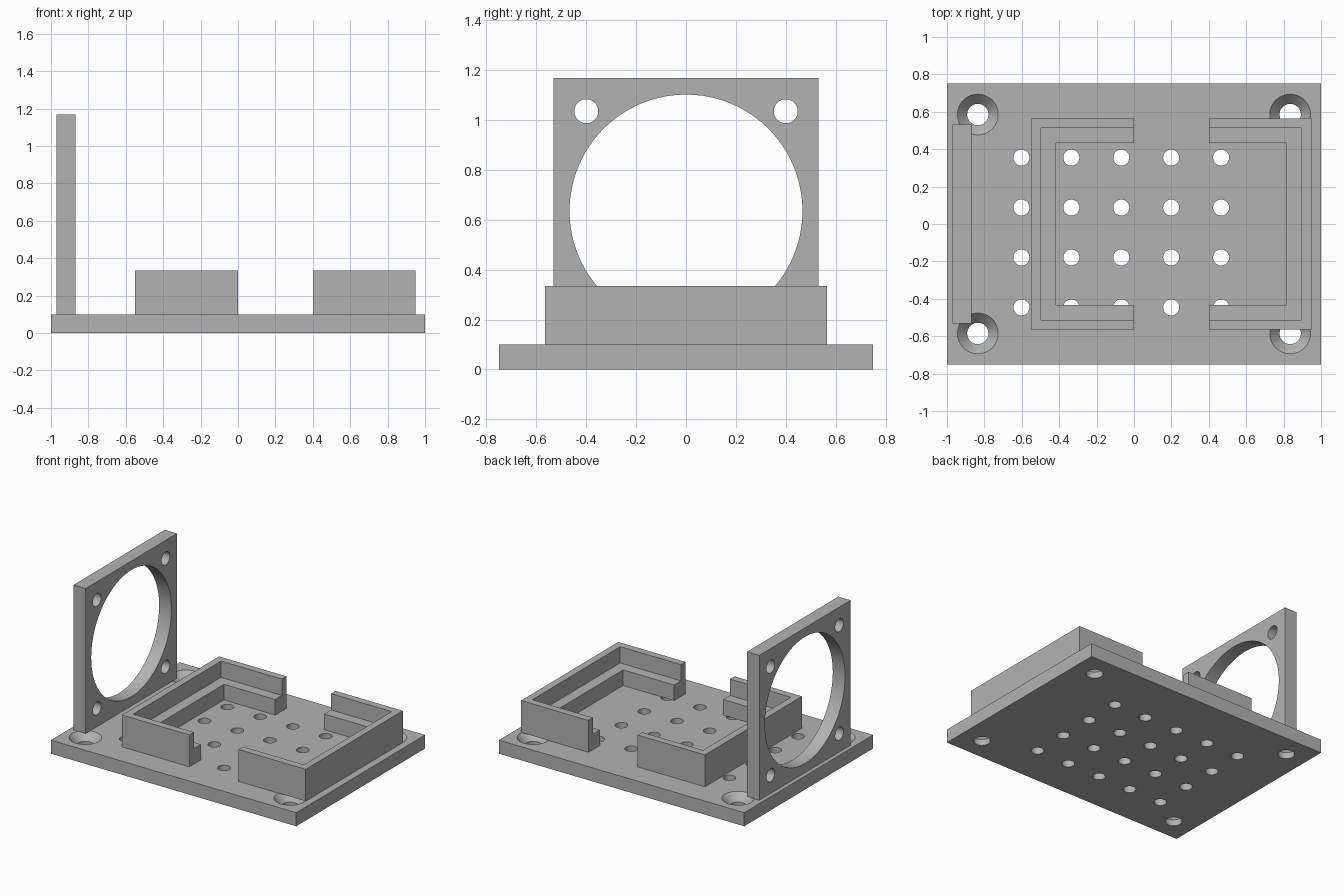
import bpy, bmesh, math
from mathutils import Matrix, Vector

cube = bpy.data.objects.get("Cube")
if cube:
    bpy.data.objects.remove(cube, do_unlink=True)

grey = bpy.data.materials.new("plain grey")
grey.use_nodes = True
COLOUR = (0.45, 0.45, 0.45, 1)
grey.diffuse_color = COLOUR
grey.node_tree.nodes["Principled BSDF"].inputs["Base Color"].default_value = COLOUR


def make_object(name, bm):
    bmesh.ops.recalc_face_normals(bm, faces=bm.faces)
    mesh = bpy.data.meshes.new(name)
    bm.to_mesh(mesh)
    bm.free()
    mesh.materials.append(grey)
    obj = bpy.data.objects.new(name, mesh)
    bpy.context.collection.objects.link(obj)
    return obj


def box(name, low, high):
    low, high = Vector(low), Vector(high)
    bm = bmesh.new()
    bmesh.ops.create_cube(bm, size=1, matrix=Matrix.Translation((low + high) / 2)
                          @ Matrix.Diagonal((high - low).to_4d()))
    return make_object(name, bm)


def add_round(bm, matrix, profile, segments=48):
    """Closed round solid from (radius, height) steps along local z."""
    rings = [[bm.verts.new(matrix @ Vector((r * math.cos(a), r * math.sin(a), h)))
              for a in (math.tau * i / segments for i in range(segments))]
             for r, h in profile]
    for lower, upper in zip(rings, rings[1:]):
        for i in range(segments):
            j = (i + 1) % segments
            bm.faces.new((lower[i], lower[j], upper[j], upper[i]))
    bm.faces.new(rings[0][::-1])
    bm.faces.new(rings[-1])


def cut(obj, bm):
    """Cut the holes, then shade their walls smooth."""
    cutter = make_object("hole_cutter", bm)
    cutter.hide_render = True
    mod = obj.modifiers.new("holes", "BOOLEAN")
    mod.operation, mod.solver, mod.object = "DIFFERENCE", "EXACT", cutter
    bpy.ops.object.select_all(action="DESELECT")
    bpy.context.view_layer.objects.active = obj
    obj.select_set(True)
    bpy.ops.object.modifier_apply(modifier=mod.name)
    bpy.data.objects.remove(cutter, do_unlink=True)
    bpy.ops.object.shade_smooth_by_angle(angle=math.radians(25))


BASE_TOP = 0.1

# Base plate with a grid of vents and four countersunk screw holes
base = box("base_plate", (-1, -0.75, 0), (1, 0.75, BASE_TOP))
holes = bmesh.new()
PITCH = 0.267
for i in range(5):
    for j in range(4):
        spot = Matrix.Translation((-0.602 + PITCH * i, 0.355 - PITCH * j, 0))
        add_round(holes, spot, [(0.043, -0.1), (0.043, 0.2)], 32)
for x in (-0.835, 0.835):
    for y in (-0.585, 0.585):
        add_round(holes, Matrix.Translation((x, y, 0)),
                  [(0.057, -0.1), (0.057, 0.045), (0.109, BASE_TOP), (0.128, 0.12)])
cut(base, holes)

# Upright fan plate with one large opening and four screw holes
FAN_Z = 0.635
fan = box("fan_plate", (-0.97, -0.532, BASE_TOP), (-0.87, 0.532, 1.168))
holes = bmesh.new()
turn = Matrix.Rotation(math.pi / 2, 4, "Y")
add_round(holes, Matrix.Translation((-0.92, 0, FAN_Z)) @ turn,
          [(0.467, -0.2), (0.467, 0.2)], 96)
for y in (-0.4, 0.4):
    for z in (-0.4, 0.4):
        add_round(holes, Matrix.Translation((-0.92, y, FAN_Z + z)) @ turn,
                  [(0.048, -0.2), (0.048, 0.2)], 32)
cut(fan, holes)

# Stepped section of the board holders: (inward offset, height)
SECTION = [(0, BASE_TOP), (0, 0.335), (0.053, 0.335),
           (0.053, 0.215), (0.132, 0.215), (0.132, BASE_TOP)]
HALF_Y = 0.565


def board_holder(name, back_x, open_x):
    """Sweep the section around a U with mitred corners."""
    side = 1 if open_x > back_x else -1
    bm = bmesh.new()
    stations = []
    for at_back, end in ((False, -1), (True, -1), (True, 1), (False, 1)):
        stations.append([bm.verts.new((back_x + side * t if at_back else open_x,
                                       end * (HALF_Y - t), z)) for t, z in SECTION])
    n = len(SECTION)
    for a, b in zip(stations, stations[1:]):
        for i in range(n):
            j = (i + 1) % n
            bm.faces.new((a[i], a[j], b[j], b[i]))
    bm.faces.new(stations[0][::-1])
    bm.faces.new(stations[-1])
    return make_object(name, bm)


board_holder("right_board_holder", -0.55, 0)
board_holder("left_board_holder", 0.948, 0.4)
